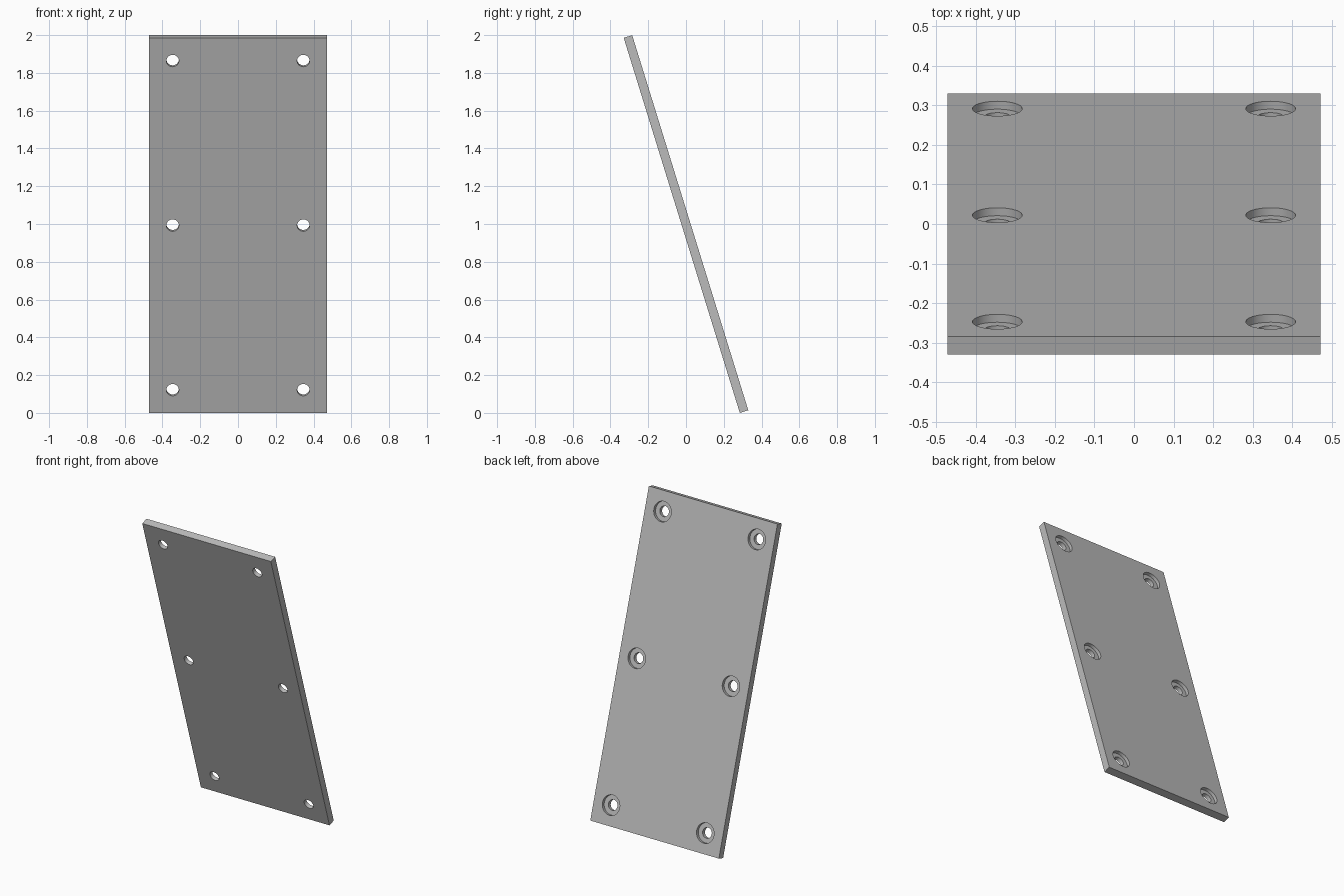
import bpy, bmesh
from math import sin, cos, pi, radians
from mathutils import Matrix

cube = bpy.data.objects.get("Cube")
if cube:
    bpy.data.objects.remove(cube, do_unlink=True)

WIDTH, THICK, LENGTH = 0.944, 0.047, 2.0785
TILT = radians(17.2)
HOLE_X, HOLE_STEP = 0.346, 0.912
HOLE_R, BORE_R, BORE_DEPTH = 0.033, 0.063, 0.021
SIDES = 48

grey = bpy.data.materials.new("Plain grey")
grey.use_nodes = True
colour = (0.5, 0.5, 0.5, 1)
grey.diffuse_color = colour
grey.node_tree.nodes["Principled BSDF"].inputs["Base Color"].default_value = colour


def add_object(name, bm):
    bmesh.ops.recalc_face_normals(bm, faces=bm.faces)
    mesh = bpy.data.meshes.new(name)
    bm.to_mesh(mesh)
    bm.free()
    mesh.materials.append(grey)
    obj = bpy.data.objects.new(name, mesh)
    bpy.context.collection.objects.link(obj)
    return obj


def add_stepped_pin(bm, x, z, profile):
    """Closed turned pin along y, from (radius, y) steps."""
    rings = [[bm.verts.new((x + r * cos(2 * pi * i / SIDES), y,
                            z + r * sin(2 * pi * i / SIDES)))
              for i in range(SIDES)] for r, y in profile]
    for a, b in zip(rings, rings[1:]):
        for i in range(SIDES):
            j = (i + 1) % SIDES
            bm.faces.new((a[i], a[j], b[j], b[i]))
    bm.faces.new(rings[0])
    bm.faces.new(rings[-1])


# Flat plate
bm = bmesh.new()
bmesh.ops.create_cube(bm, size=1, matrix=Matrix.Diagonal((WIDTH, THICK, LENGTH, 1)))
plate = add_object("mounting_plate", bm)

# Counterbored screw holes, wide side on the back
floor = THICK / 2 - BORE_DEPTH
steps = [(HOLE_R, -THICK), (HOLE_R, floor), (BORE_R, floor), (BORE_R, THICK)]
bm = bmesh.new()
for x in (-HOLE_X, HOLE_X):
    for row in (-1, 0, 1):
        add_stepped_pin(bm, x, row * HOLE_STEP, steps)
cutter = add_object("hole_cutter", bm)
cutter.hide_render = True

cut = plate.modifiers.new("Screw holes", "BOOLEAN")
cut.operation = "DIFFERENCE"
cut.solver = "EXACT"
cut.object = cutter
bpy.context.view_layer.objects.active = plate
plate.select_set(True)
bpy.ops.object.modifier_apply(modifier=cut.name)
bpy.data.objects.remove(cutter, do_unlink=True)

# Smooth hole walls, sharp rims
bpy.ops.object.shade_smooth_by_angle(angle=radians(30))

# Lean the top forward and stand it on the ground
plate.rotation_euler.x = TILT
plate.location.z = (LENGTH * cos(TILT) + THICK * sin(TILT)) / 2
